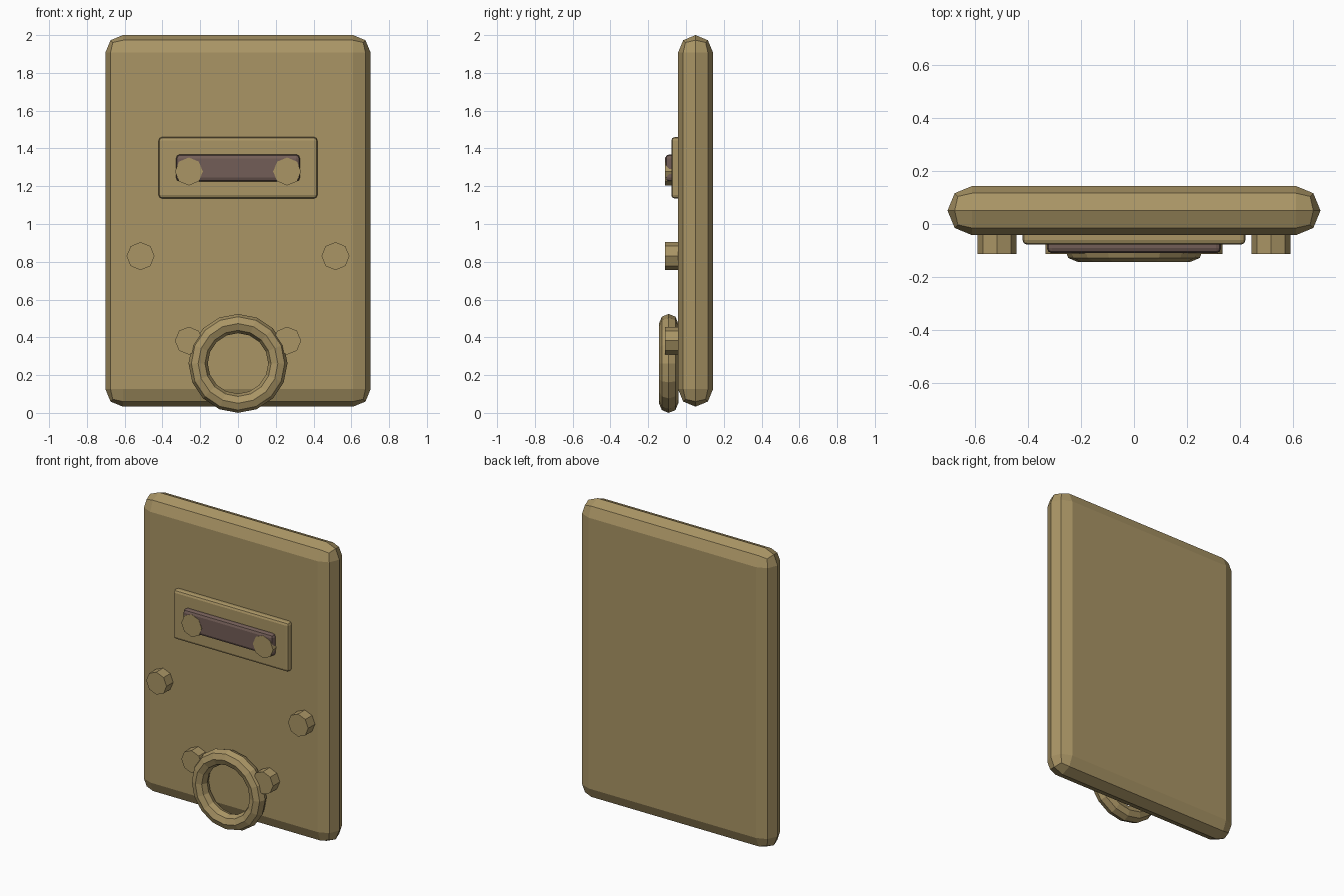
import bpy, bmesh, math
from mathutils import Matrix

if "Cube" in bpy.data.objects:
    bpy.data.objects.remove(bpy.data.objects["Cube"])


def material(name, color):
    m = bpy.data.materials.new(name)
    m.diffuse_color = (*color, 1)
    m.use_nodes = True
    m.node_tree.nodes["Principled BSDF"].inputs["Base Color"].default_value = m.diffuse_color
    return m


BRASS = material("aged_brass", (0.40, 0.30, 0.13))
DARK = material("dark_slot", (0.17, 0.11, 0.095))


def finish(name, bm, mat):
    bmesh.ops.recalc_face_normals(bm, faces=bm.faces)
    mesh = bpy.data.meshes.new(name)
    bm.to_mesh(mesh)
    bm.free()
    mesh.materials.append(mat)
    obj = bpy.data.objects.new(name, mesh)
    bpy.context.collection.objects.link(obj)
    return obj


def rounded_box(name, x, y, z, bevel, mat):
    """Box from (min, max) ranges with every edge rounded in two steps."""
    bm = bmesh.new()
    bmesh.ops.create_cube(bm, size=1)
    for v in bm.verts:
        v.co = [r[0] if c < 0 else r[1] for c, r in zip(v.co, (x, y, z))]
    bmesh.ops.bevel(bm, geom=bm.edges[:], offset=bevel, offset_type='OFFSET',
                    segments=2, profile=0.5, affect='EDGES')
    bmesh.ops.remove_doubles(bm, verts=bm.verts, dist=0.002)
    return finish(name, bm, mat)


# Back plate, with edges rounded over its full thickness
rounded_box("plate", (-0.702, 0.702), (-0.042, 0.143), (0.033, 2.0), 0.0925, BRASS)

# Raised frame and the dark slot on it
rounded_box("slot_frame", (-0.42, 0.42), (-0.078, 0.0), (1.135, 1.46), 0.018, BRASS)
rounded_box("slot", (-0.328, 0.328), (-0.110, -0.03), (1.225, 1.368), 0.02, DARK)

# Octagonal bolts in mirrored pairs
for label, x, z in (("upper", 0.26, 1.278), ("middle", 0.516, 0.83), ("lower", 0.26, 0.382)):
    for side, sx in (("left", -1), ("right", 1)):
        bm = bmesh.new()
        bmesh.ops.create_cone(bm, cap_ends=True, segments=8,
                              radius1=0.074, radius2=0.074, depth=0.112)
        bm.transform(Matrix.Translation((sx * x, -0.056, z))
                     @ Matrix.Rotation(math.pi / 2, 4, 'X'))
        finish(f"bolt_{label}_{side}", bm, BRASS)

# Pull ring hanging at the bottom
bpy.ops.mesh.primitive_torus_add(
    major_segments=16, minor_segments=8, major_radius=0.211, minor_radius=0.051,
    location=(0, -0.092, 0.262), rotation=(math.pi / 2, 0, 0))
ring = bpy.context.object
ring.name = "pull_ring"
ring.data.materials.append(BRASS)
for p in ring.data.polygons:
    p.use_smooth = False
